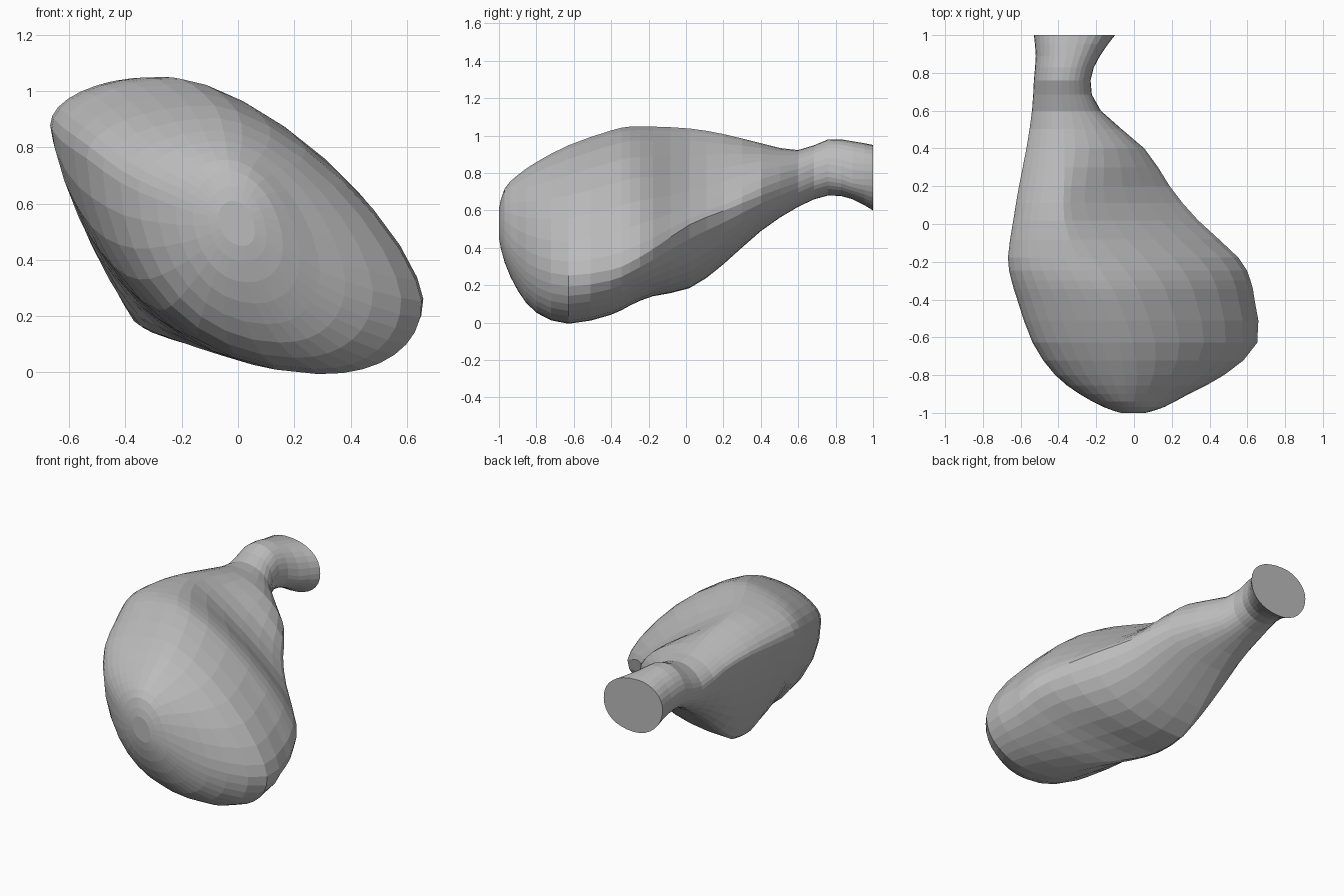
import bpy
import bmesh
import math
from mathutils import Vector

cube = bpy.data.objects.get("Cube")
if cube:
    bpy.data.objects.remove(cube, do_unlink=True)

QUARTER_STEPS = 8     # facets in each quarter of a cross-section
SPAN_STEPS = 2        # rings between neighbouring key sections

# Key cross-sections along y, in hundredths:
# y, left x, left z, top x, top z, right x, right z, bottom x, bottom z, upper right hollow
SECTIONS = [
    (-100, -7, 55, -2, 61, 6, 50, 2, 45, 10),
    (-97, -16, 57, -3, 72, 16, 45, 3, 32, 11),
    (-90, -29, 62, -4, 79, 29, 36, 10, 17, 12),
    (-80, -42, 68, -5, 86, 48, 29, 20, 5, 13),
    (-63, -54, 77, -8, 95, 66, 25, 30, -1, 14),
    (-40, -62, 82, -17, 103, 64, 28, 4, 4, 14),
    (-30, -65, 85, -23, 105, 62, 32, -16, 9, 14),
    (-18, -67, 88, -30, 105, 56, 39, -32, 14, 15),
    (2, -64, 88, -37, 104, 34, 53, -36, 18, 18),
    (20, -61, 88, -37, 101, 19, 60, -37, 31, 17),
    (40, -57, 85, -37, 96, 6, 68, -36, 49, 12),
    (60, -54, 78, -38, 92, -18, 75, -36, 62, 9),
    (76, -53, 82, -38, 98, -23, 81, -38, 68, 9),
    (89, -52, 80, -36, 97, -18, 77, -36, 66, 9),
    (100, -53, 80, -35, 95, -10, 77, -32, 60, 9),
]


def spline(a, b, c, d, t):
    """Smooth interpolation from b to c."""
    return b + t / 2 * (c - a + t * (2 * a - 5 * b + 4 * c - d + t * (3 * (b - c) + d - a)))


def blended_sections():
    last = len(SECTIONS) - 1
    for i in range(last):
        keys = [SECTIONS[min(max(i + k, 0), last)] for k in (-1, 0, 1, 2)]
        for step in range(SPAN_STEPS):
            yield [spline(*values, step / SPAN_STEPS) for values in zip(*keys)]
    yield SECTIONS[last]


def bump(y, centre):
    return math.exp(-((y - centre) / 0.3) ** 2)


def outline(section):
    """Closed outline made of four curved quarters between the extreme points."""
    y, lx, lz, tx, tz, rx, rz, bx, bz, hollow = (v / 100 for v in section)
    quarters = [
        # side point, top or bottom point, flatness, direction
        ((lx, lz), (tx, tz), 1.0 + 0.3 * bump(y, 0.3), False),
        ((rx, rz), (tx, tz), hollow * 10, True),
        ((rx, rz), (bx, bz), 0.9, False),
        ((lx, lz), (bx, bz), 1.0 + 0.7 * bump(y, -0.05), True),
    ]
    points = []
    for side, pole, power, backwards in quarters:
        for k in range(QUARTER_STEPS):
            t = k / QUARTER_STEPS
            angle = math.pi / 2 * (1 - t if backwards else t)
            across = max(math.cos(angle), 0) ** power
            up = max(math.sin(angle), 0) ** power
            points.append(Vector((pole[0] + (side[0] - pole[0]) * across, y,
                                  side[1] + (pole[1] - side[1]) * up)))
    return points


# Plain grey surface
grey = bpy.data.materials.new("plain_grey")
grey.use_nodes = True
colour = (0.5, 0.5, 0.5, 1)
grey.diffuse_color = colour
grey.node_tree.nodes["Principled BSDF"].inputs["Base Color"].default_value = colour

# Lumpy body flowing into a narrow neck
bm = bmesh.new()
rings = [[bm.verts.new(p) for p in outline(s)] for s in blended_sections()]
for ring, following in zip(rings, rings[1:]):
    for k in range(len(ring)):
        n = (k + 1) % len(ring)
        bm.faces.new((ring[k], ring[n], following[n], following[k]))

# Closed front tip and flat neck end
bm.faces.new(rings[0])
bm.faces.new(rings[-1])
body_verts = [v for ring in rings[2:-6] for v in ring]
bmesh.ops.smooth_vert(bm, verts=body_verts, factor=0.3,
                      use_axis_x=True, use_axis_y=True, use_axis_z=True)
bmesh.ops.recalc_face_normals(bm, faces=bm.faces)

mesh = bpy.data.meshes.new("body_with_neck")
bm.to_mesh(mesh)
bm.free()
mesh.materials.append(grey)
body = bpy.data.objects.new("body_with_neck", mesh)
bpy.context.collection.objects.link(body)
